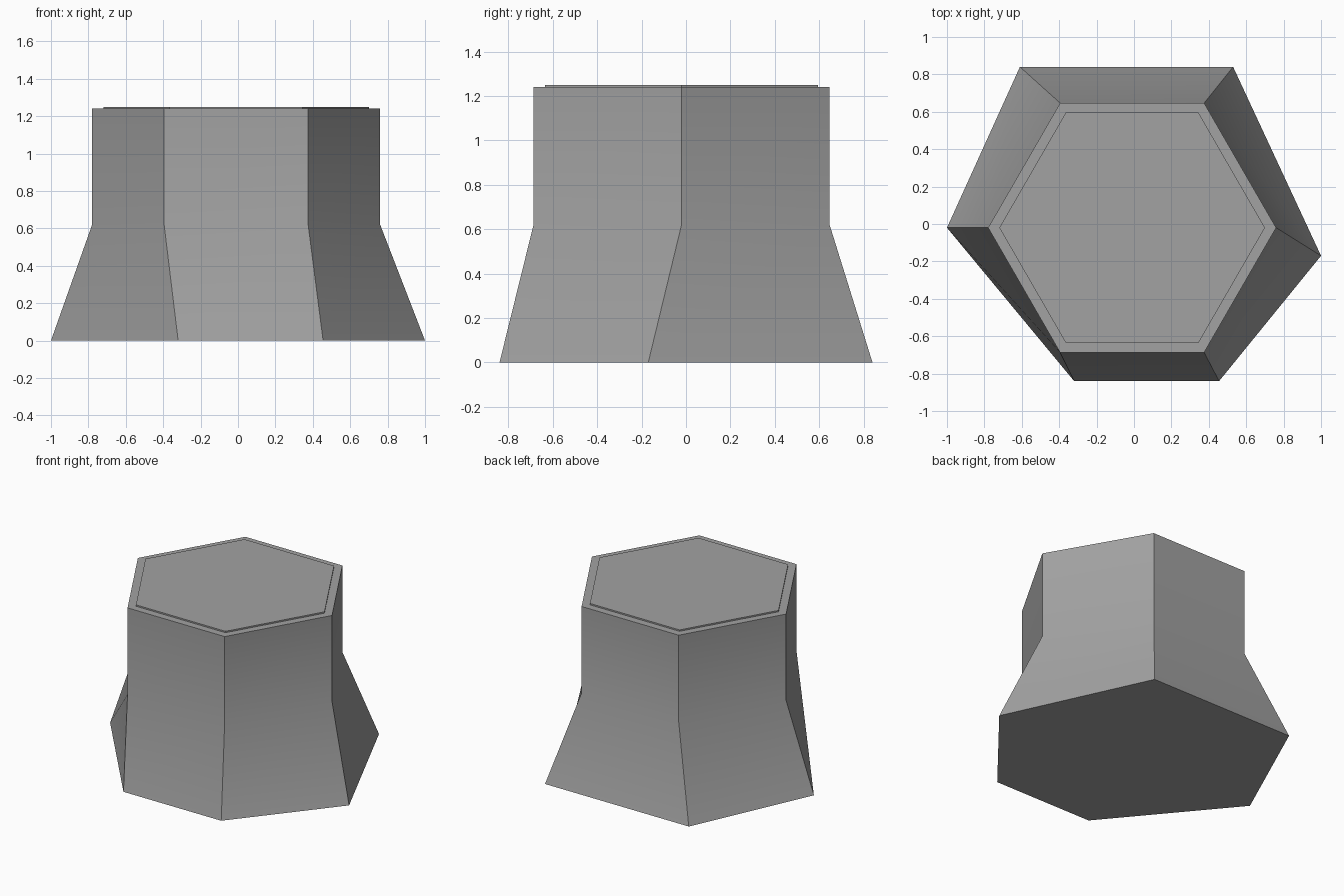
import bpy, bmesh, math

cube = bpy.data.objects.get("Cube")
if cube:
    bpy.data.objects.remove(cube, do_unlink=True)

grey = bpy.data.materials.new("stone_grey")
grey.use_nodes = True
colour = (0.36, 0.36, 0.36, 1)
grey.diffuse_color = colour
grey.node_tree.nodes["Principled BSDF"].inputs["Base Color"].default_value = colour

CENTRE = (-0.01, -0.02)


def hexagon(radius, z):
    """Regular ring, counter-clockwise from the +x corner."""
    return [(CENTRE[0] + radius * math.cos(math.radians(60 * i)),
             CENTRE[1] + radius * math.sin(math.radians(60 * i)), z)
            for i in range(6)]


def loft(name, rings):
    """Closed solid through a stack of six-sided rings."""
    bm = bmesh.new()
    loops = [[bm.verts.new(p) for p in ring] for ring in rings]
    for low, high in zip(loops, loops[1:]):
        for i in range(6):
            j = (i + 1) % 6
            bm.faces.new((low[i], low[j], high[j], high[i]))
    bm.faces.new(loops[0][::-1])
    bm.faces.new(loops[-1])
    bmesh.ops.recalc_face_normals(bm, faces=bm.faces)
    mesh = bpy.data.meshes.new(name)
    bm.to_mesh(mesh)
    bm.free()
    mesh.materials.append(grey)
    obj = bpy.data.objects.new(name, mesh)
    bpy.context.collection.objects.link(obj)
    bpy.ops.object.select_all(action='DESELECT')
    obj.select_set(True)
    bpy.context.view_layer.objects.active = obj
    bpy.ops.object.shade_smooth_by_angle(angle=math.radians(35))
    return obj


# Column with an uneven flared foot
foot = [(1, -0.17, 0), (0.53, 0.84, 0), (-0.61, 0.84, 0),
        (-1, -0.02, 0), (-0.32, -0.84, 0), (0.455, -0.84, 0)]
loft("column", [foot, hexagon(0.77, 0.62), hexagon(0.77, 1.24)])

# Thin raised plate on the top
loft("top_plate", [hexagon(0.71, 1.235), hexagon(0.71, 1.25)])
